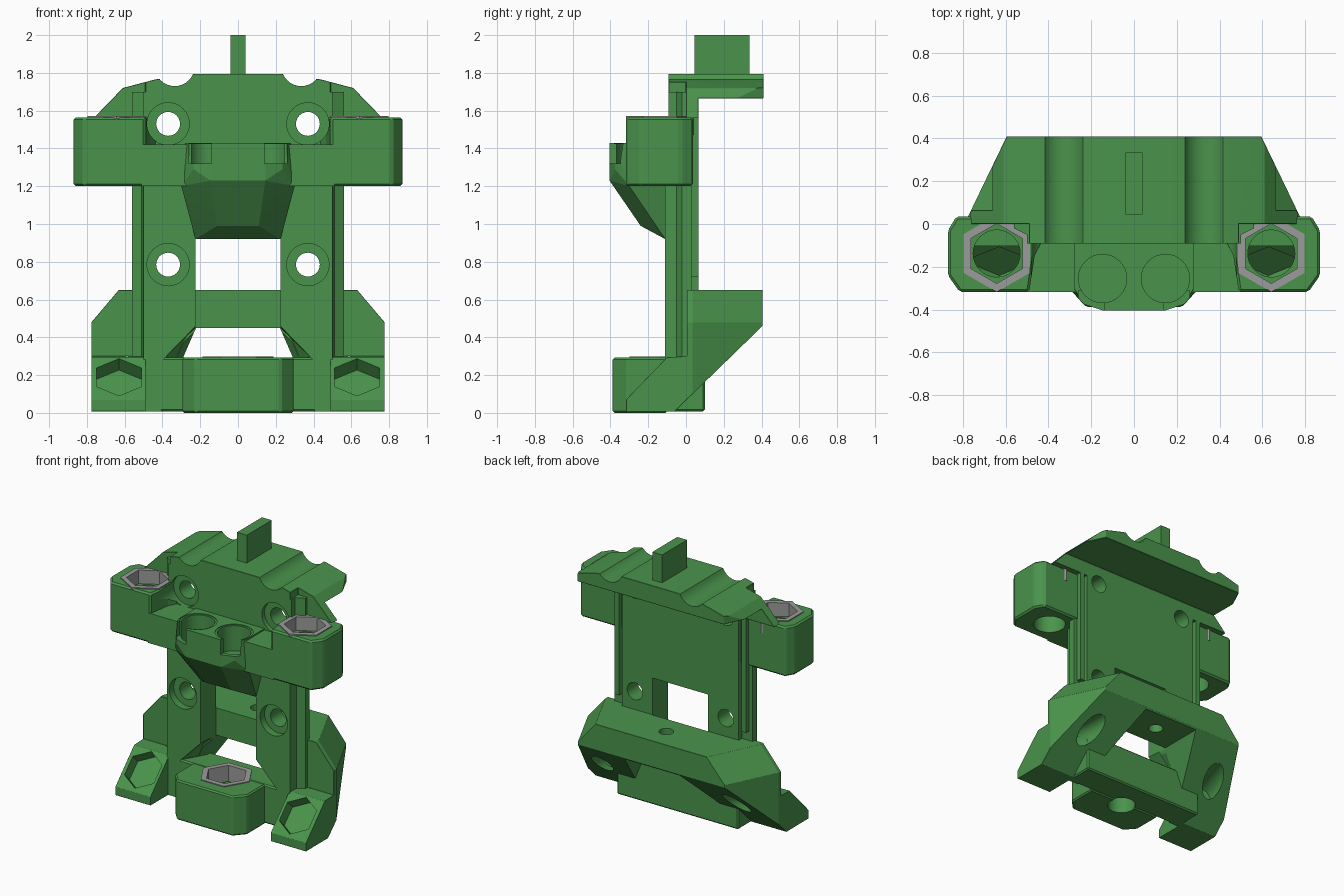
import bpy, bmesh, math
from mathutils import Matrix, Vector

if "Cube" in bpy.data.objects:
    bpy.data.objects.remove(bpy.data.objects["Cube"])


def material(name, rgb):
    m = bpy.data.materials.new(name)
    m.diffuse_color = (*rgb, 1)
    m.use_nodes = True
    m.node_tree.nodes["Principled BSDF"].inputs["Base Color"].default_value = m.diffuse_color
    return m


GREEN = material("green plastic", (0.068, 0.295, 0.072))
GREY = material("grey metal", (0.33, 0.33, 0.33))


def finish(bm, name, mat=GREEN):
    bmesh.ops.recalc_face_normals(bm, faces=bm.faces)
    me = bpy.data.meshes.new(name)
    bm.to_mesh(me)
    bm.free()
    me.materials.append(mat)
    ob = bpy.data.objects.new(name, me)
    bpy.context.collection.objects.link(ob)
    return ob


def prism(name, pts, axis, a, b, mat=GREEN):
    """Extrude a 2D outline along an axis: x takes (y,z), y takes (x,z), z takes (x,y)."""
    place = {'x': lambda u, v, w: (w, u, v), 'y': lambda u, v, w: (u, w, v),
             'z': lambda u, v, w: (u, v, w)}[axis]
    bm = bmesh.new()
    lo = [bm.verts.new(place(u, v, a)) for u, v in pts]
    hi = [bm.verts.new(place(u, v, b)) for u, v in pts]
    bm.faces.new(lo)
    bm.faces.new(hi)
    n = len(pts)
    for i in range(n):
        j = (i + 1) % n
        bm.faces.new((lo[i], lo[j], hi[j], hi[i]))
    return finish(bm, name, mat)


def box(name, x, y, z):
    return prism(name, [(x[0], y[0]), (x[1], y[0]), (x[1], y[1]), (x[0], y[1])], 'z', *z)


def hull(name, pts):
    """Convex solid around points, mirrored in x."""
    bm = bmesh.new()
    for x, y, z in pts:
        bm.verts.new((x, y, z))
        bm.verts.new((-x, y, z))
    bmesh.ops.convex_hull(bm, input=bm.verts)
    bmesh.ops.dissolve_limit(bm, angle_limit=0.01, verts=bm.verts, edges=bm.edges)
    return finish(bm, name)


def rod(name, centre, r, length, direction=(0, 0, 1), sides=32, turn=0.0):
    bm = bmesh.new()
    bmesh.ops.create_cone(bm, cap_ends=True, segments=sides, radius1=r, radius2=r, depth=length)
    q = Vector((0, 0, 1)).rotation_difference(Vector(direction)).to_matrix().to_4x4()
    bm.transform(Matrix.Translation(centre) @ q @ Matrix.Rotation(turn, 4, 'Z'))
    return finish(bm, name)


def boolean(ob, other, op='DIFFERENCE'):
    m = ob.modifiers.new("cut", 'BOOLEAN')
    m.object, m.operation, m.solver = other, op, 'EXACT'
    bpy.context.view_layer.objects.active = ob
    bpy.ops.object.modifier_apply(modifier=m.name)
    bpy.data.objects.remove(other)


def bevel(ob, w):
    m = ob.modifiers.new("bevel", 'BEVEL')
    m.width, m.segments, m.limit_method = w, 1, 'ANGLE'
    bpy.context.view_layer.objects.active = ob
    bpy.ops.object.modifier_apply(modifier=m.name)


def mirrored(half):
    """Complete a symmetric outline from its right half."""
    return half + [(-u, v) for u, v in reversed(half)]


def hex_ring(name, x, y, top, depth, r, r_in, turn):
    ring = rod(name, (x, y, top - depth / 2), r, depth, sides=6, turn=turn)
    ring.data.materials[0] = GREY
    hole = rod("cut", (x, y, top - depth / 2), r_in, depth * 2, sides=6, turn=turn)
    hole.data.materials[0] = GREY
    boolean(ring, hole)


SIDES = (-1, 1)
Y = (0, 1, 0)

# Upright back plate with stepped edges and a window
plate = prism("back_plate", mirrored([(0.5, -0.112), (0.51, -0.05), (0.562, -0.02), (0.562, 0.03),
                                      (0.475, 0.03), (0.475, 0.066)]), 'z', 0.28, 1.3)
boolean(plate, box("cut", (-0.225, 0.225), (-0.3, 0.3), (0.2, 0.92)))
boolean(plate, hull("cut", [(0.41, -0.13, 0.27), (0.215, -0.13, 0.47),
                            (0.28, 0.1, 0.27), (0.2, 0.1, 0.47)]))
upper = prism("upper_plate", mirrored([(0.5, -0.092), (0.5, -0.05), (0.562, -0.02), (0.562, 0.03),
                                       (0.475, 0.03), (0.475, 0.066)]), 'z', 1.19, 1.7)
# Thin rear rails
for s in SIDES:
    box("rear_rail", sorted((s * 0.50, s * 0.535)), (0.02, 0.066), (0.72, 1.6))

# Curved top cap with lengthwise grooves and an overhang
cap = prism("top_cap", mirrored([(0.765, 1.56), (0.61, 1.72), (0.44, 1.765), (0.23, 1.795)]),
            'y', -0.092, 0.41)
boolean(cap, prism("cut", mirrored([(0.49, -0.2), (0.49, 0.0), (0.775, 0.0), (0.775, 0.035),
                                   (0.59, 0.42)]), 'z', 1.4, 2), 'INTERSECT')
boolean(cap, box("cut", (-1, 1), (0.066, 0.6), (1.4, 1.665)))
bevel(cap, 0.01)
for s in SIDES:
    boolean(cap, rod("cut", (s * 0.335, 0.15, 1.835), 0.105, 1, Y))

# Fin on the cap
box("top_fin", (-0.04, 0.04), (0.045, 0.335), (1.72, 2.0))

# Counterbored screw holes
for s in SIDES:
    for z, parts in ((0.785, [plate]), (1.53, [upper, cap])):
        for ob in parts:
            boolean(ob, rod("cut", (s * 0.37, 0, z), 0.063, 1, Y))
            boolean(ob, rod("cut", (s * 0.37, -0.14, z), 0.112, 0.16, Y))

# Side arms with a hex seat and a vertical bore
for s in SIDES:
    pts = [(0.49, -0.318), (0.815, -0.318), (0.87, -0.24), (0.87, -0.03), (0.83, 0.036),
           (0.46, 0.036), (0.43, -0.08), (0.465, -0.15)]
    arm = prism("side_arm", [(s * x, y) for x, y in pts], 'z', 1.2, 1.565)
    bevel(arm, 0.012)
    boolean(arm, rod("cut", (s * 0.37, -0.26, 1.53), 0.112, 0.4, Y))
    boolean(arm, rod("cut", (s * 0.642, -0.138, 1.4), 0.11, 1))
    boolean(arm, rod("cut", (s * 0.642, -0.138, 1.56), 0.168, 0.18, sides=6))
    hex_ring("arm_nut", s * 0.642, -0.138, 1.572, 0.1, 0.18, 0.14, 0)
    # Low bridge joining arm to the centre
    bridge = box("arm_bridge", sorted((s * 0.27, s * 0.51)), (-0.318, -0.08), (1.2, 1.42))
    boolean(bridge, rod("cut", (s * 0.642, -0.138, 1.4), 0.14, 1))

# Centre socket block with tapered underside
block = hull("socket_block",
             [(0.145, -0.405, 1.43), (0.235, -0.375, 1.43), (0.28, -0.30, 1.43), (0.28, -0.08, 1.43),
              (0.145, -0.405, 1.23), (0.235, -0.375, 1.29), (0.30, -0.30, 1.2), (0.30, -0.08, 1.2),
              (0.11, -0.24, 0.99), (0.225, -0.11, 0.92), (0.225, -0.05, 0.92)])
for s in SIDES:
    boolean(block, rod("cut", (s * 0.147, -0.255, 1.45), 0.127, 0.05))
    boolean(block, rod("cut", (s * 0.147, -0.255, 1.39), 0.113, 0.3))
    boolean(block, box("cut", sorted((s * 0.14, s * 0.26)), (-0.5, -0.31), (1.32, 1.5)))

# Lower frame: side profile swept across, tapered to the back, then opened
frame = prism("lower_frame", [(-0.318, 0.008), (-0.318, 0.07), (-0.1, 0.295), (0.005, 0.3),
                              (0.005, 0.65), (0.405, 0.65), (0.405, 0.46), (-0.06, 0.008)],
              'x', -0.776, 0.776)
boolean(frame, hull("cut", [(x - d, y, z) for x, y in ((0.776, -0.5), (0.776, 0.035), (0.595, 0.41))
                            for d, z in ((0, -0.1), (0, 0.48), (0.146, 0.652))]), 'INTERSECT')
bevel(frame, 0.01)
boolean(frame, box("cut", (-0.49, 0.49), (-0.5, -0.112), (-0.1, 0.5)))      # gap between feet
boolean(frame, box("cut", (-0.225, 0.225), (-0.3, 0.068), (0.2, 0.8)))      # window in front of bar
boolean(frame, prism("cut", mirrored([(0.42, -0.02), (0.29, 0.295), (0.222, 0.45)]),
                     'y', -0.3, 0.6))
boolean(frame, hull("cut", [(0.41, -0.13, 0.27), (0.215, -0.13, 0.45),
                            (0.28, 0.1, 0.27), (0.2, 0.1, 0.45)]))
boolean(frame, rod("cut", (0, 0.23, 0.5), 0.05, 0.6))                       # bar hole
for s in SIDES:                                                             # angled foot sockets
    boolean(frame, rod("cut", (s * 0.63, -0.204, 0.19), 0.137, 0.17, (0, -1, 1), sides=6))
    boolean(frame, rod("cut", (s * 0.545, 0.2, 0.255), 0.075, 0.4, (s * -0.22, 0.97, 0.15)))

# Lower crossbar and projecting front block with hex seat
bar = box("lower_crossbar", (-0.495, 0.495), (-0.112, 0.1), (0.008, 0.292))
front = prism("front_block", mirrored([(0.225, -0.388), (0.295, -0.31), (0.295, -0.1)]),
              'z', 0.0, 0.292)
for ob in (bar, front):
    bevel(ob, 0.01)
    boolean(ob, rod("cut", (0, -0.135, 0.1), 0.095, 0.6))
    boolean(ob, rod("cut", (0, -0.135, 0.29), 0.176, 0.24, sides=6, turn=math.pi / 2))
hex_ring("front_nut", 0, -0.135, 0.298, 0.12, 0.188, 0.145, math.pi / 2)

# Smooth round bores, keep hard edges
for ob in list(bpy.data.objects):
    bpy.ops.object.select_all(action='DESELECT')
    ob.select_set(True)
    bpy.context.view_layer.objects.active = ob
    bpy.ops.object.shade_smooth_by_angle(angle=math.radians(15))
